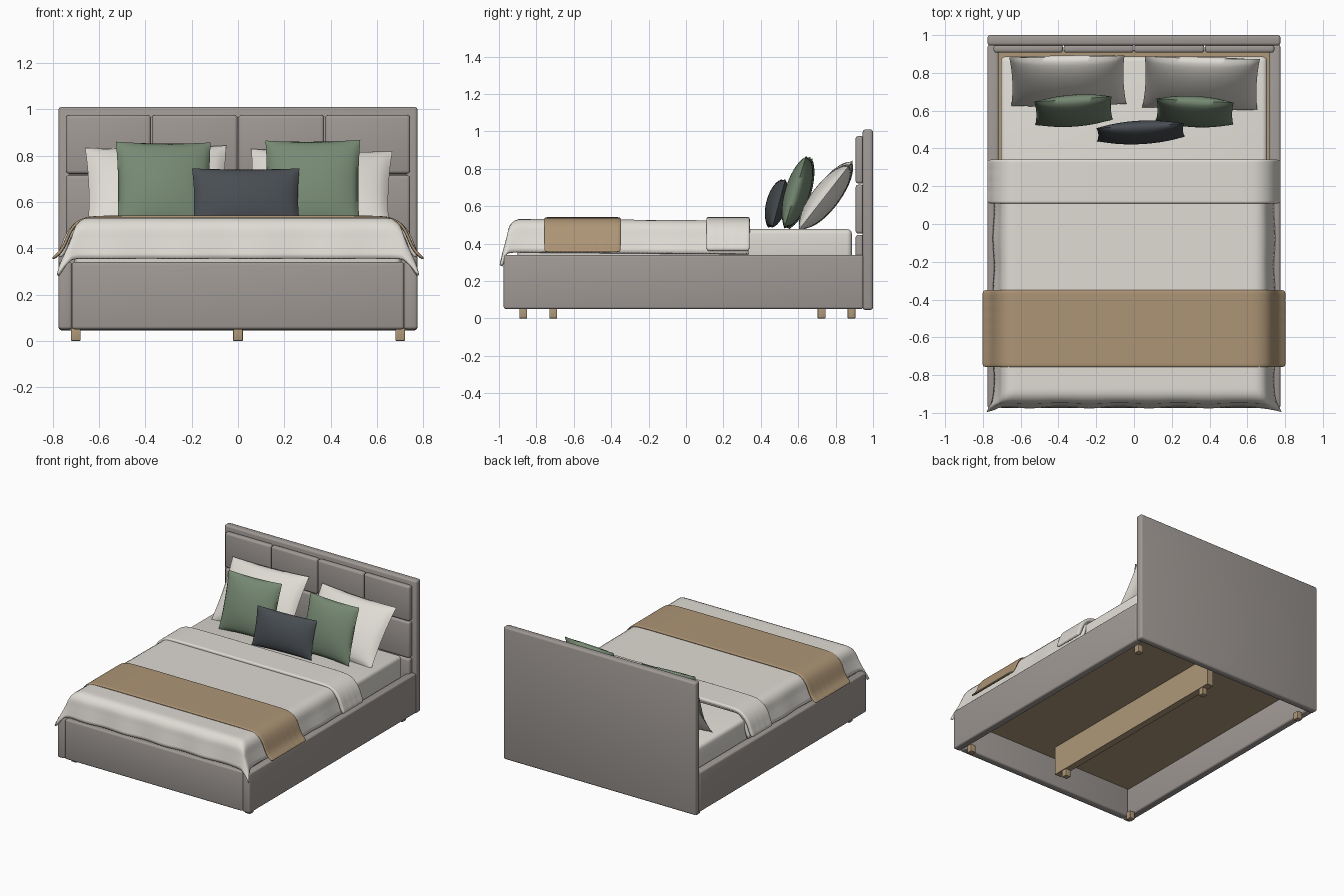
import bpy
import bmesh
from math import sin, cos, pi, hypot, radians, copysign

if "Cube" in bpy.data.objects:
    bpy.data.objects.remove(bpy.data.objects["Cube"])


def material(name, rgb):
    m = bpy.data.materials.new(name)
    m.use_nodes = True
    m.diffuse_color = (*rgb, 1)
    m.node_tree.nodes["Principled BSDF"].inputs["Base Color"].default_value = (*rgb, 1)
    return m


TAUPE = material("taupe fabric", (0.35, 0.32, 0.30))
LINEN = material("white linen", (0.74, 0.71, 0.66))
TAN = material("tan throw", (0.42, 0.30, 0.18))
WOOD = material("pale wood", (0.42, 0.31, 0.19))
GREEN = material("sage green", (0.18, 0.25, 0.17))
SLATE = material("dark slate", (0.065, 0.075, 0.085))


def finish(name, bm, mat, angle=35):
    mesh = bpy.data.meshes.new(name)
    bm.to_mesh(mesh)
    bm.free()
    ob = bpy.data.objects.new(name, mesh)
    bpy.context.collection.objects.link(ob)
    mesh.materials.append(mat)
    bpy.ops.object.select_all(action="DESELECT")
    ob.select_set(True)
    bpy.context.view_layer.objects.active = ob
    bpy.ops.object.shade_smooth_by_angle(angle=radians(angle))
    return ob


def box(name, x, y, z, mat, bevel=0.012):
    """Rounded box from (low, high) ranges."""
    bm = bmesh.new()
    bmesh.ops.create_cube(bm, size=1)
    for v in bm.verts:
        v.co = [r[0] + (c + 0.5) * (r[1] - r[0]) for c, r in zip(v.co, (x, y, z))]
    if bevel:
        bmesh.ops.bevel(bm, geom=bm.edges[:], offset=bevel, segments=3,
                        profile=0.5, affect="EDGES")
    return finish(name, bm, mat)


def sheet(bm, nu, nv, f):
    """Grid of quads mapped through f(u, v) with u and v from -1 to 1."""
    g = [[bm.verts.new(f(2 * i / nu - 1, 2 * j / nv - 1)) for j in range(nv + 1)]
         for i in range(nu + 1)]
    for i in range(nu):
        for j in range(nv):
            bm.faces.new((g[i][j], g[i + 1][j], g[i + 1][j + 1], g[i][j + 1]))


def solidify(ob, thickness):
    m = ob.modifiers.new("Thickness", "SOLIDIFY")
    m.thickness = thickness
    m.offset = -1


# Headboard with a grid of padded panels
box("headboard", (-0.775, 0.775), (0.945, 1.0), (0.045, 1.01), TAUPE, 0.014)
columns = (-0.745, -0.374, 0, 0.374, 0.745)
rows = (0.19, 0.45, 0.718, 0.978)
for r in range(3):
    for c in range(4):
        box(f"headboard_panel_{r + 1}_{c + 1}",
            (columns[c] + 0.002, columns[c + 1] - 0.002), (0.907, 0.95),
            (rows[r] + 0.003, rows[r + 1] - 0.003), TAUPE, 0.014)

# Base frame
for side, s in (("left", 1), ("right", -1)):
    box(f"{side}_rail", sorted((s * 0.717, s * 0.775)), (-0.975, 0.948), (0.05, 0.34), TAUPE)
    for end, y in (("front", -0.87), ("back", 0.885)):
        box(f"{end}_{side}_leg", (s * 0.7 - 0.021, s * 0.7 + 0.021),
            (y - 0.021, y + 0.021), (0, 0.056), WOOD, 0.004)
box("footboard", (-0.717, 0.717), (-0.973, -0.915), (0.05, 0.34), TAUPE)
box("base_slab", (-0.72, 0.72), (-0.92, 0.92), (0.26, 0.295), WOOD, 0)
box("centre_beam", (-0.025, 0.025), (-0.8, 0.8), (0.05, 0.262), WOOD, 0)
for end, y in (("front", -0.71), ("back", 0.725)):
    box(f"{end}_centre_leg", (-0.021, 0.021), (y - 0.021, y + 0.021), (0, 0.052), WOOD, 0.004)

# Mattress
box("mattress", (-0.705, 0.705), (-0.9, 0.887), (0.29, 0.477), LINEN, 0.026)


# Duvet draped over the sides and the foot, with flared hanging corners
def drape(s, flat, flare, r=0.07):
    """Distance along the cloth to (outward position, drop)."""
    arc = r * pi / 2
    if s <= flat:
        return s, 0
    if s <= flat + arc:
        t = (s - flat) / r
        return flat + r * sin(t), r * (1 - cos(t))
    d = s - flat - arc
    return flat + r + flare * d, r + d


def duvet(u, v):
    back, front = 0.335, 1.095
    x, dx = drape(abs(u) * 0.855, 0.64, 0.33)
    s = front - (v + 1) / 2 * (front + back)
    y, dy = drape(s, 0.88, 0.2)
    corner = min(1, dx * dy / 0.03)
    x += 0.04 * corner + 0.02 * dx * sin(s * 21)
    y += 0.025 * corner + 0.03 * dy * sin(u * 17) * (1 - corner)
    top = 0.525 + 0.008 * min(0.3, -y)* -1
    return copysign(x, u), -y, top - hypot(dx, dy)


bm = bmesh.new()
sheet(bm, 72, 72, duvet)
solidify(finish("duvet", bm, LINEN, 80), 0.018)


# Bands of cloth laid across the bed
def band(name, y0, y1, half, thickness, ripple, mat):
    pts = [(-x, z) for x, z in reversed(half)] + list(half)
    n, rows = len(pts) - 1, 14

    def f(u, v):
        x, z = pts[round((u + 1) / 2 * n)]
        hang = max(0, 0.54 - z) / 0.18
        y = y0 + (v + 1) / 2 * (y1 - y0)
        x += copysign(ripple * hang * sin(y * 55), x)
        return x, y, z

    bm = bmesh.new()
    sheet(bm, n, rows, f)
    ob = finish(name, bm, mat, 80)
    solidify(ob, thickness)
    sub = ob.modifiers.new("Smooth", "SUBSURF")
    sub.levels = sub.render_levels = 2


band("duvet_fold", 0.108, 0.342,
     [(0.25, 0.542), (0.6, 0.542), (0.665, 0.535), (0.72, 0.5), (0.75, 0.45),
      (0.762, 0.41), (0.782, 0.366)], 0.028, 0.002, LINEN)
band("throw_blanket", -0.758, -0.348,
     [(0.25, 0.541), (0.6, 0.541), (0.66, 0.536), (0.71, 0.51), (0.737, 0.46),
      (0.754, 0.41), (0.775, 0.38), (0.802, 0.36)], 0.014, 0.006, TAN)


# Pillows: two domed sheets joined at a pinched seam
def pillow(name, w, h, depth, loc, tilt, roll, yaw, mat):
    bm = bmesh.new()
    for side in (1, -1):
        def f(u, v):
            bulge = ((1 - u * u) * (1 - v * v)) ** 0.55
            x = u * w / 2 * (1 - 0.035 * (1 - v * v))
            z = v * h / 2 * (1 - 0.035 * (1 - u * u))
            return side * x, -side * depth / 2 * bulge, z
        sheet(bm, 28, 28, f)
    bmesh.ops.remove_doubles(bm, verts=bm.verts[:], dist=0.0005)
    ob = finish(name, bm, mat, 70)
    ob.location = loc
    ob.rotation_euler = [radians(a) for a in (-tilt, roll, yaw)]


pillow("left_sleeping_pillow", 0.61, 0.44, 0.14, (0.355, 0.745, 0.65), 38, 1, -1.5, LINEN)
pillow("right_sleeping_pillow", 0.61, 0.44, 0.14, (-0.35, 0.758, 0.66), 36, -1, 1, LINEN)
pillow("left_cushion", 0.41, 0.4, 0.13, (0.322, 0.595, 0.675), 17, -0.5, -3, GREEN)
pillow("right_cushion", 0.41, 0.4, 0.13, (-0.32, 0.6, 0.668), 18, 0.5, 4, GREEN)
pillow("lumbar_cushion", 0.465, 0.27, 0.11, (0.035, 0.485, 0.614), 15, 0, 3, SLATE)
